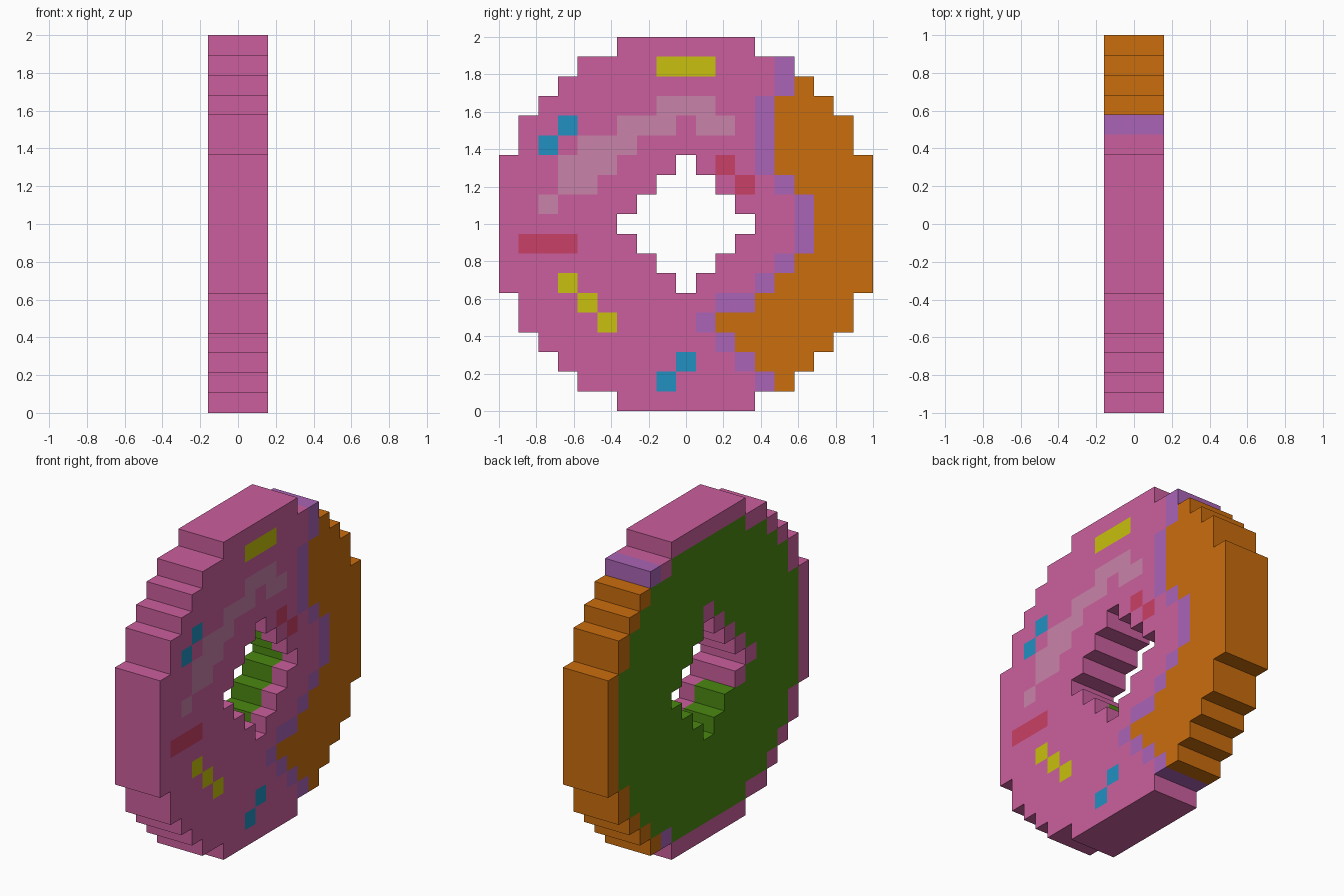
import bpy
import bmesh
from mathutils import Vector

if "Cube" in bpy.data.objects:
    bpy.data.objects.remove(bpy.data.objects["Cube"])

N = 19                 # cells across the ring
S = 2.0 / N            # cell size
LAYERS = 3             # thickness in cells, layer 2 is the iced +x side

# One flat colour per part (sRGB bytes, converted to linear)
COLOURS = {
    "icing": ("pink", (203, 95, 157)),
    "dough": ("orange brown", (202, 109, 13)),
    "icing_edge": ("purple", (170, 100, 182)),
    "icing_highlight": ("pale pink", (201, 130, 170)),
    "yellow_sprinkles": ("yellow", (200, 192, 14)),
    "blue_sprinkles": ("blue", (33, 144, 192)),
    "red_sprinkles": ("red", (201, 64, 102)),
    "back_filling": ("green", (75, 137, 18)),
}


def linear(v):
    v /= 255
    return v / 12.92 if v <= 0.04045 else ((v + 0.055) / 1.055) ** 2.4


def run(row, first, last):
    return {(c, row) for c in range(first, last + 1)}


# Round outline: half width for each distance from the middle row
HALF = [9, 9, 9, 9, 8, 8, 7, 6, 5, 3]


def in_outline(c, r):
    return abs(r - 9) <= 9 and abs(c - 9) <= HALF[abs(r - 9)]


def in_hole(c, r):
    return abs(c - 9) + abs(r - 9) <= 3


def solid(c, r, k):
    return 0 <= k < LAYERS and in_outline(c, r) and not in_hole(c, r)


# Icing edge per row (first, last column); dough lies beyond it
EDGE = {1: (14, 14), 2: (14, 14), 3: (13, 13), 4: (13, 13), 5: (13, 13),
        6: (13, 13), 7: (14, 14), 8: (15, 15), 9: (15, 15), 10: (15, 15),
        11: (14, 14), 12: (13, 13), 13: (11, 12), 14: (10, 10),
        15: (11, 11), 16: (12, 12), 17: (13, 13)}

# Painted details on the icing, rows counted from the top
DETAILS = {
    "icing_highlight": run(3, 8, 10) | run(4, 6, 8) | run(4, 10, 11)
    | run(5, 4, 6) | run(6, 3, 5) | run(7, 3, 4) | run(8, 2, 2),
    "yellow_sprinkles": run(1, 8, 10) | {(3, 12), (4, 13), (5, 14)},
    "blue_sprinkles": {(3, 4), (2, 5), (9, 16), (8, 17)},
    "red_sprinkles": run(10, 1, 3) | {(11, 6), (12, 7)},
}


def part_at(c, r, k):
    rim = not all(in_outline(c + a, r + b)
                  for a, b in ((1, 0), (-1, 0), (0, 1), (0, -1)))
    iced_hole = abs(c - 9) + abs(r - 9) == 4 and c <= 9 and r <= 10
    if k < LAYERS - 1 and not rim and not iced_hole:
        return "back_filling"
    for name, cells in DETAILS.items():
        if (c, r) in cells and k == LAYERS - 1:
            return name
    if r in EDGE:
        first, last = EDGE[r]
        if c > last:
            return "dough"
        if c >= first:
            return "icing_edge"
    return "icing"


# Steps in (layer, column, upward) order = x, y, z
AXES = (Vector((1, 0, 0)), Vector((0, 1, 0)), Vector((0, 0, 1)))
meshes = {name: bmesh.new() for name in COLOURS}

# Outer faces of every cell go to the part that owns the cell
for r in range(N):
    for c in range(N):
        for k in range(LAYERS):
            if not solid(c, r, k):
                continue
            bm = meshes[part_at(c, r, k)]
            centre = Vector(((k - 1) * S, (c - 9) * S, (N - r - 0.5) * S))
            for i in range(3):
                for sign in (1, -1):
                    n = AXES[i] * sign
                    if solid(c + int(n.y), r - int(n.z), k + int(n.x)):
                        continue
                    u = AXES[(i + 1) % 3]
                    w = n.cross(u)
                    corners = ((-1, -1), (1, -1), (1, 1), (-1, 1))
                    bm.faces.new([bm.verts.new(
                        centre + (n + u * a + w * b) * S / 2)
                        for a, b in corners])

# Turn each part into an object
for name, bm in meshes.items():
    bmesh.ops.remove_doubles(bm, verts=bm.verts, dist=1e-4)
    mesh = bpy.data.meshes.new(name)
    bm.to_mesh(mesh)
    bm.free()
    colour_name, rgb = COLOURS[name]
    mat = bpy.data.materials.new(colour_name)
    mat.diffuse_color = (*[linear(v) for v in rgb], 1)
    mat.use_nodes = True
    mat.node_tree.nodes["Principled BSDF"].inputs["Base Color"].default_value = mat.diffuse_color
    mesh.materials.append(mat)
    bpy.context.collection.objects.link(bpy.data.objects.new(name, mesh))
